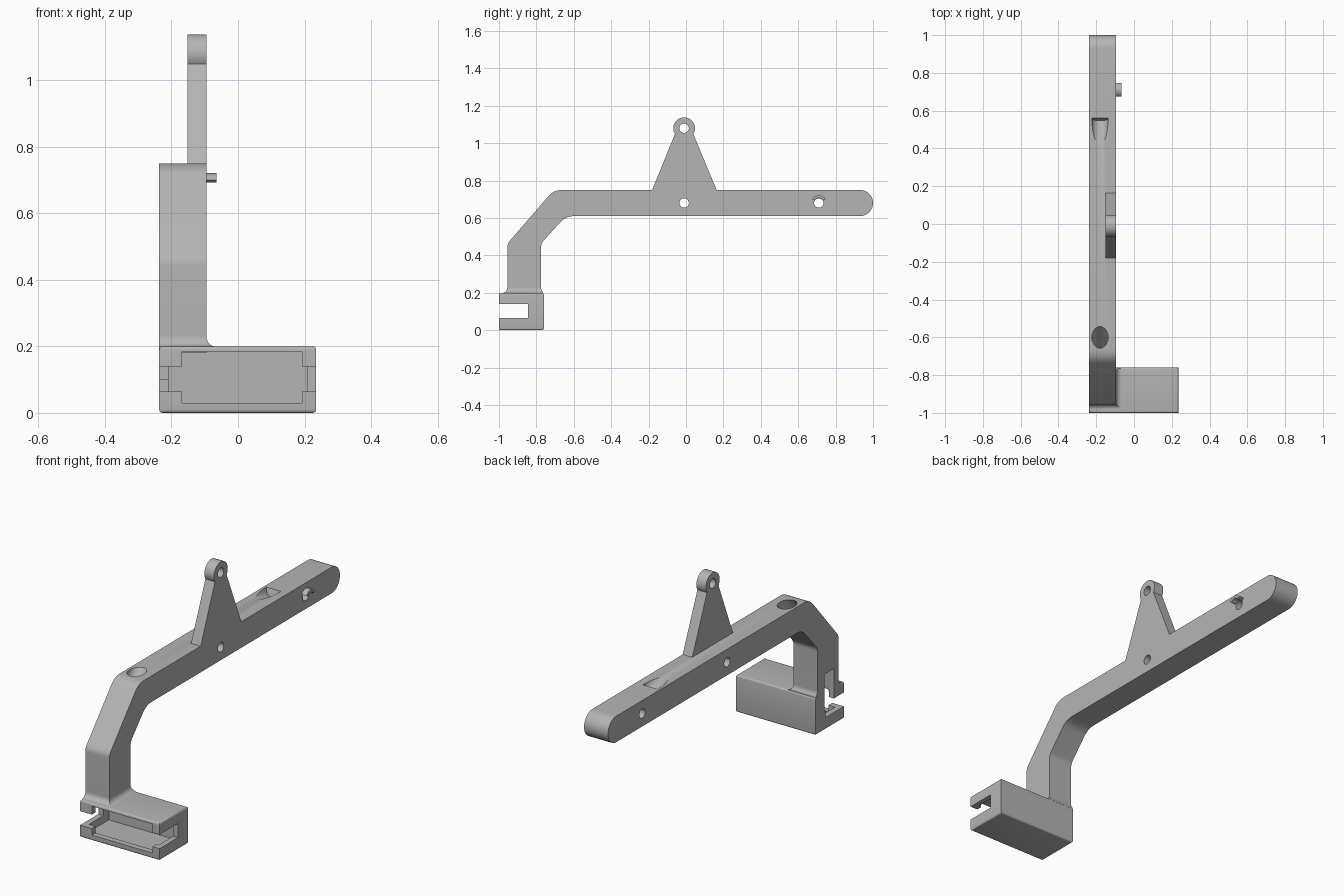
import bpy, bmesh, math
from mathutils import Vector, Matrix

cube = bpy.data.objects.get("Cube")
if cube:
    bpy.data.objects.remove(cube, do_unlink=True)

grey = bpy.data.materials.new("plain_grey")
grey.use_nodes = True
colour = (0.46, 0.46, 0.46, 1)
grey.diffuse_color = colour
grey.node_tree.nodes["Principled BSDF"].inputs["Base Color"].default_value = colour


def finish(name, bm):
    bmesh.ops.recalc_face_normals(bm, faces=bm.faces)
    mesh = bpy.data.meshes.new(name)
    bm.to_mesh(mesh)
    bm.free()
    mesh.materials.append(grey)
    ob = bpy.data.objects.new(name, mesh)
    bpy.context.collection.objects.link(ob)
    return ob


def loft(name, rings):
    """Capped skin through rings with equal point counts."""
    bm = bmesh.new()
    loops = [[bm.verts.new(p) for p in ring] for ring in rings]
    bm.faces.new(loops[0])
    bm.faces.new(loops[-1])
    n = len(loops[0])
    for a, b in zip(loops, loops[1:]):
        for i in range(n):
            j = (i + 1) % n
            bm.faces.new((a[i], a[j], b[j], b[i]))
    return finish(name, bm)


def plate(name, profile, x0, x1):
    """Side profile in y and z, extruded across x."""
    return loft(name, [[(x, y, z) for y, z in profile] for x in (x0, x1)])


def block(name, x, y, z):
    return plate(name, [(y[0], z[0]), (y[1], z[0]), (y[1], z[1]), (y[0], z[1])], *x)


def rod(name, start, end, radius):
    a, b = Vector(start), Vector(end)
    bm = bmesh.new()
    turn = (b - a).to_track_quat('Z', 'Y').to_matrix().to_4x4()
    bmesh.ops.create_cone(bm, cap_ends=True, segments=40, radius1=radius, radius2=radius,
                          depth=(b - a).length, matrix=Matrix.Translation((a + b) / 2) @ turn)
    return finish(name, bm)


def arc(cy, cz, r, start, end, steps=20):
    angles = [math.radians(start + (end - start) * i / steps) for i in range(steps + 1)]
    return [(cy + r * math.cos(t), cz + r * math.sin(t)) for t in angles]


def soften(prev, corner, nxt, cut, steps=8):
    """Curved corner that starts and ends at distance cut from the corner."""
    p, c, n = Vector(prev), Vector(corner), Vector(nxt)
    a = c + (p - c).normalized() * cut
    b = c + (n - c).normalized() * cut
    ts = [i / steps for i in range(steps + 1)]
    return [tuple(a * (1 - t) ** 2 + c * 2 * t * (1 - t) + b * t * t) for t in ts]


def apply_modifier(ob, mod):
    bpy.context.view_layer.objects.active = ob
    bpy.ops.object.modifier_apply(modifier=mod.name)


def carve(ob, cutters):
    for cutter in cutters:
        mod = ob.modifiers.new("cut", 'BOOLEAN')
        mod.operation = 'DIFFERENCE'
        mod.solver = 'EXACT'
        mod.object = cutter
        apply_modifier(ob, mod)


LEFT, RIGHT = -0.095, -0.237    # sides of the arm
CABLE_X, CABLE_R = -0.18, 0.043
PIVOT_Y, BAR_Z, HOLE_R = -0.01, 0.68, 0.025

# Bent arm with a round far end
foot_f, knee_f, top_f = (-0.955, 0.18), (-0.955, 0.463), (-0.707, 0.75)
foot_b, knee_b, top_b = (-0.775, 0.18), (-0.775, 0.463), (-0.643, 0.61)
tip = (0.93, 0.75)
tip_b = (0.93, 0.61)
profile = [foot_f]
profile += soften(foot_f, knee_f, top_f, 0.02)
profile += soften(knee_f, top_f, tip, 0.045)
profile += arc(0.93, BAR_Z, 0.07, 90, -90)
profile += soften(tip_b, top_b, knee_b, 0.045)
profile += soften(top_b, knee_b, foot_b, 0.02)
profile += [foot_b]
arm = plate("arm", profile, RIGHT, LEFT)

# Upright triangular tab with a ring on top
lug_z, lug_r = 1.08, 0.058
tab_profile = [(-0.185, 0.74), (0.168, 0.74)]
tab_profile += arc(PIVOT_Y, lug_z, lug_r, -32, 212, 32)
tab = plate("upright_tab", tab_profile, -0.152, LEFT)

# Curved stop above the far hole
stop = plate("curved_stop", arc(0.71, BAR_Z, 0.041, 30, 150)
             + arc(0.71, BAR_Z, 0.027, 150, 30), LEFT - 0.005, -0.065)

# Flared joint between arm and holder
rings = []
for i in range(9):
    t = math.radians(90 * i / 8)
    grow, z = 0.03 * (1 - math.sin(t)), 0.199 + 0.03 * (1 - math.cos(t))
    y0, y1 = -0.955 - grow, min(-0.775 + grow, -0.765)
    rings.append([(RIGHT, y0, z), (LEFT + grow, y0, z), (LEFT + grow, y1, z), (RIGHT, y1, z)])
joint = loft("flared_joint", rings)

# Holder box with softened top, bottom and side edges
holder = block("holder", (RIGHT, 0.235), (-1, -0.76), (0, 0.2))
bm = bmesh.new()
bm.from_mesh(holder.data)
edges = [e for e in bm.edges if all(abs(v.co.z - e.verts[0].co.z) < 0.001 for v in e.verts)]
bmesh.ops.bevel(bm, geom=edges, offset=0.01, segments=4, profile=0.5, affect='EDGES')
bm.to_mesh(holder.data)
bm.free()

# Cutters for the holder: cavity, front opening, side slots
holder_cuts = [
    block("cavity", (-0.207, 0.207), (-0.968, -0.8), (0.025, 0.185)),
    block("opening", (-0.168, 0.192), (-1.05, -0.9), (0.03, 0.185)),
    block("slot", (-0.4, 0.4), (-1.05, -0.845), (0.065, 0.14)),
]

# Cutters for the cable path
bend = (CABLE_X, -0.875, 0.433)
path_cuts = [
    rod("cable_drop", bend, (CABLE_X, -0.875, 0.1), CABLE_R),
    block("cable_exit", (-0.4, CABLE_X), (-0.915, -0.837), (0.1, 0.3)),
]
top_cuts = [
    rod("cable_slope", (CABLE_X, -0.5, 0.865), bend, CABLE_R),
    rod("cable_pocket", (CABLE_X, 0.275, 0.843), (CABLE_X, 0.56, 0.75), CABLE_R),
]

# Cross holes
cross_cuts = [rod("cross_hole", (-0.4, y, z), (0.2, y, z), HOLE_R)
              for y, z in ((PIVOT_Y, BAR_Z), (0.71, BAR_Z), (PIVOT_Y, lug_z))]

carve(arm, path_cuts + top_cuts + cross_cuts[:2])
carve(tab, cross_cuts[2:])
carve(joint, path_cuts)
carve(holder, holder_cuts + path_cuts)

for cutter in holder_cuts + path_cuts + top_cuts + cross_cuts:
    bpy.data.objects.remove(cutter, do_unlink=True)

# Smooth curves, keep sharp edges
for ob in (arm, tab, stop, joint, holder):
    bpy.ops.object.select_all(action='DESELECT')
    ob.select_set(True)
    bpy.context.view_layer.objects.active = ob
    bpy.ops.object.shade_smooth_by_angle(angle=math.radians(30))
